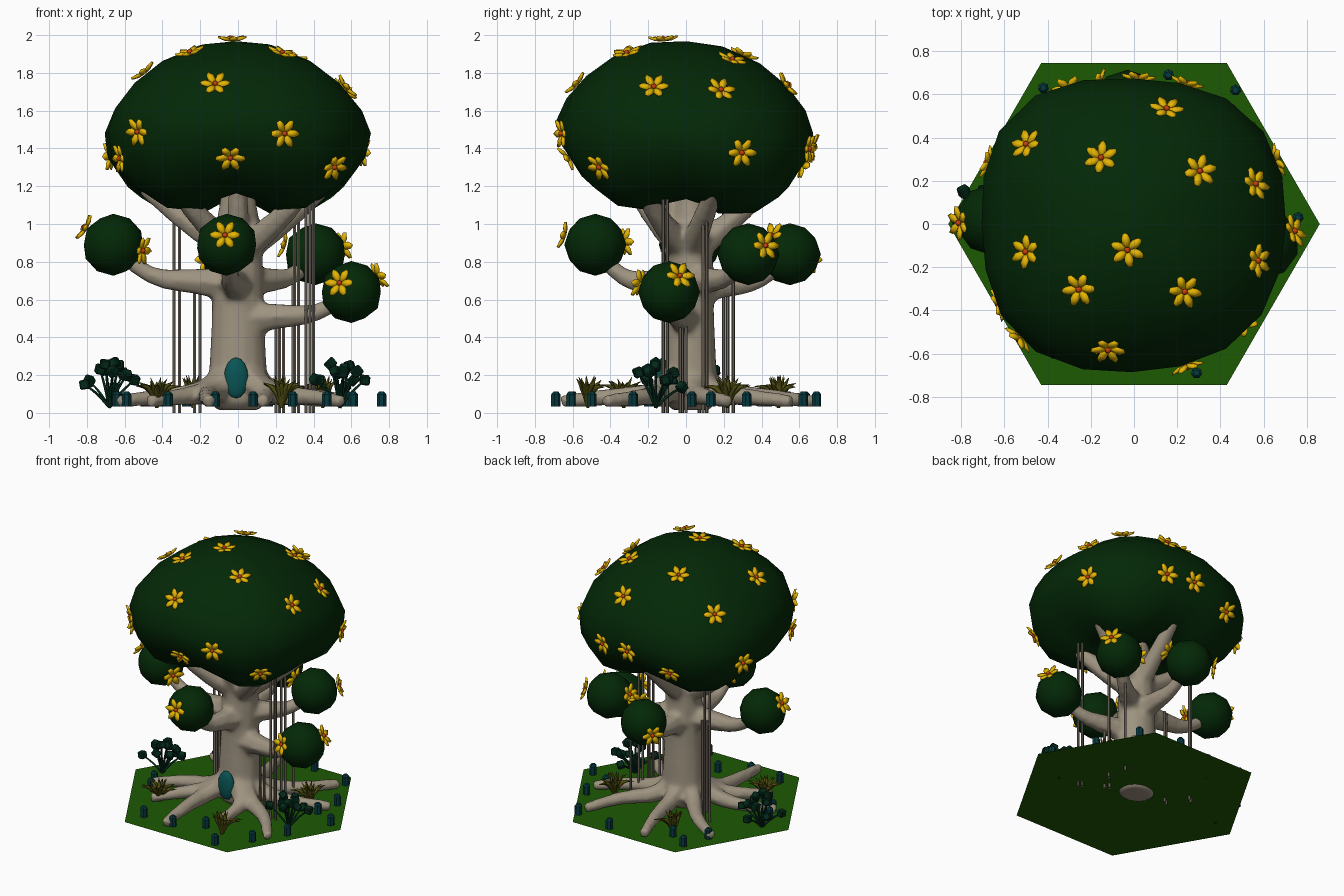
import bpy, bmesh, math, random
from math import cos, sin, pi, radians
from mathutils import Vector, Matrix
from mathutils.bvhtree import BVHTree

random.seed(4)
if "Cube" in bpy.data.objects:
    bpy.data.objects.remove(bpy.data.objects["Cube"])


def material(name, *rgb):
    m = bpy.data.materials.new(name)
    m.use_nodes = True
    m.diffuse_color = (*rgb, 1)
    m.node_tree.nodes["Principled BSDF"].inputs["Base Color"].default_value = (*rgb, 1)
    return m


BARK = material("pale bark", .34, .29, .215)
VINE = material("vine brown", .19, .16, .125)
LEAF = material("dark leaf green", .001, .021, .002)
GRASS = material("grass green", .012, .1, .001)
PETAL = material("petal yellow", .78, .46, .001)
HEART = material("flower red", .6, .05, .005)
STUMP = material("deep teal", .002, .042, .05)
HOLLOW = material("hollow teal", .003, .09, .09)
BUSH = material("bush green", .001, .024, .011)
BLADE = material("olive blade", .075, .07, .005)


def add_object(name, data):
    ob = bpy.data.objects.new(name, data)
    bpy.context.collection.objects.link(ob)
    return ob


def add_mesh(name, bm, *mats, smooth=True):
    mesh = bpy.data.meshes.new(name)
    bm.to_mesh(mesh)
    bm.free()
    for m in mats:
        mesh.materials.append(m)
    for p in mesh.polygons:
        p.use_smooth = smooth
    return add_object(name, mesh)


def select(obs):
    for o in bpy.context.selected_objects:
        o.select_set(False)
    for o in obs:
        o.select_set(True)
    bpy.context.view_layer.objects.active = obs[0]


def lathe(name, profile, n, mat, warp):
    """Revolve (radius, z) pairs; warp places each point by radius, z and angle."""
    bm = bmesh.new()
    rings = [[bm.verts.new(warp(r, z, 2 * pi * i / n)) for i in range(n)]
             for r, z in profile]
    for a, b in zip(rings, rings[1:]):
        for i in range(n):
            j = (i + 1) % n
            bm.faces.new((a[i], a[j], b[j], b[i]))
    bm.faces.new(rings[0][::-1])
    bm.faces.new(rings[-1])
    bmesh.ops.recalc_face_normals(bm, faces=bm.faces)
    return add_mesh(name, bm, mat)


def tubes(name, paths, radii, mat, detail=1):
    """Smooth tapered tubes through the given points, as one mesh."""
    cu = bpy.data.curves.new(name, 'CURVE')
    cu.dimensions = '3D'
    cu.bevel_depth = 1
    cu.bevel_resolution = detail
    cu.resolution_u = 3
    cu.use_fill_caps = True
    for path in paths:
        sp = cu.splines.new('BEZIER')
        sp.bezier_points.add(len(path) - 1)
        for bp, co, r in zip(sp.bezier_points, path, radii):
            bp.co, bp.radius = co, r
            bp.handle_left_type = bp.handle_right_type = 'AUTO'
    cu.materials.append(mat)
    select([add_object(name, cu)])
    bpy.ops.object.convert(target='MESH')
    ob = bpy.context.object
    for p in ob.data.polygons:
        p.use_smooth = True
    return ob


def polar(r, deg, z):
    return Vector((r * cos(radians(deg)), r * sin(radians(deg)), z))


# Hexagonal ground
bm = bmesh.new()
bm.faces.new([bm.verts.new(polar(.86, 60 * i, .03)) for i in range(6)])
add_mesh("ground", bm, GRASS, smooth=False)

# Trunk with a flared foot
trunk = lathe("trunk", [(.11, .015), (.16, .06), (.16, .15), (.15, .3), (.14, .5),
                        (.135, .75), (.125, .95), (.1, 1.1), (.08, 1.3)], 14, BARK,
              lambda r, z, a: Vector((r * cos(a), r * .9 * sin(a) + .025, z)))

# Roots: start angle, end angle and reach
roots = []
for start, end, reach in ((15, 20, .66), (51, 51, .72), (95, 100, .69), (140, 140, .68),
                          (190, 196, .66), (212, 218, .6), (228, 257, .68),
                          (312, 288, .42), (330, 322, .7)):
    mid = (start + end) / 2 + random.uniform(-6, 6)
    roots.append([polar(.07, start, .18), polar(.2, start, .11),
                  polar(reach * .62, mid, .085), polar(reach, end, .062)])
roots = tubes("roots", roots, (.085, .065, .05, .037), BARK)

# Side branches, each carrying a leaf ball: centre and drop to the branch foot
limbs, balls = [], []
for x, y, z, drop in ((-.66, .02, .89, .21), (-.06, -.48, .89, .22), (.41, .33, .84, .15),
                      (.6, -.09, .64, .14), (-.03, .55, .84, .18)):
    c, out = Vector((x, y, z)), Vector((x, y, 0))
    balls.append(c)
    limbs.append([Vector((0, .02, z - drop)), out * .35 + Vector((0, 0, z - drop * .92)),
                  out * .7 + Vector((0, 0, z - drop * .76)), c])
    bm = bmesh.new()
    bmesh.ops.create_icosphere(bm, subdivisions=2, radius=.164)
    add_mesh("leaf_ball", bm, LEAF).location = c
limbs = tubes("side_branches", limbs, (.105, .074, .05, .042), BARK)

# Upper branches holding the crown
ends = ((-.5, .1), (.46, .16), (-.34, -.28), (.38, -.24), (.02, .44), (0, -.14))
crown_limbs = tubes("crown_branches", [[(0, .02, .84), (x * .5, y * .5, 1), (x, y, 1.2)]
                                       for x, y in ends], (.085, .065, .05), BARK)

# Grow the wood together into one smooth skin
select([trunk, roots, limbs, crown_limbs])
bpy.ops.object.join()
skin = trunk.modifiers.new("skin", 'REMESH')
skin.mode = 'VOXEL'
skin.voxel_size = .017
skin.use_smooth_shade = True
soft = trunk.modifiers.new("soften", 'SMOOTH')
soft.factor = .5
soft.iterations = 6
bpy.ops.object.convert(target='MESH')

# Hollow in the front of the trunk
bm = bmesh.new()
bmesh.ops.create_uvsphere(bm, u_segments=14, v_segments=8, radius=1)
hollow = add_mesh("trunk_hollow", bm, HOLLOW)
hollow.scale = (.066, .035, .108)
hollow.location = (-.01, -.125, .185)


# Crown with four diagonal lobes that hang lower, and a raised front rim
def crown_warp(r, z, a):
    low = max(0, min(1, (1.5 - z) / .25))
    lobes = cos(4 * a)
    r *= 1 - .035 * lobes * min(1, r / .6) + .015 * sin(3 * a + 5 * z)
    z += .05 * low * lobes * min(1, r / .35) + .07 * max(0, -sin(a)) * min(1, r / .7)
    return Vector((r * cos(a) - .01, r * .965 * sin(a), z + .02))


crown = lathe("crown", [(.02, 1.945), (.2, 1.92), (.41, 1.83), (.57, 1.71), (.68, 1.58),
                        (.73, 1.45), (.71, 1.31), (.6, 1.16), (.45, 1.08), (.3, 1.07),
                        (.16, 1.14), (.05, 1.18)], 20, LEAF, crown_warp)

# Six-petalled flower, shared by all blossoms
bm = bmesh.new()
for i in range(6):
    place = (Matrix.Rotation(i * pi / 3, 4, 'Z') @ Matrix.Rotation(-.25, 4, 'Y')
             @ Matrix.Translation((.044, 0, .004)) @ Matrix.Diagonal((.046, .024, .011, 1)))
    bmesh.ops.create_icosphere(bm, subdivisions=1, radius=1, matrix=place)
petal_faces = len(bm.faces)
bmesh.ops.create_icosphere(bm, subdivisions=1, radius=.016,
                           matrix=Matrix.Translation((0, 0, .016)))
bm.faces.ensure_lookup_table()
for f in bm.faces[petal_faces:]:
    f.material_index = 1
first = add_mesh("flower", bm, PETAL, HEART)
blossom = first.data
bpy.data.objects.remove(first)


def flower(point, normal):
    ob = add_object("flower", blossom)
    ob.rotation_euler = normal.to_track_quat('Z', 'Y').to_euler()
    ob.location = point + normal * .004


# Blossoms on the crown, dropped onto it from five sides
tree = BVHTree.FromObject(crown, bpy.context.evaluated_depsgraph_get())
drops = {
    (0, 0, 1): ((-.49, .36), (-.15, .3), (.15, .52), (.3, .24), (.55, .18), (-.49, -.13),
                (-.03, -.12), (-.25, -.3), (.23, -.31), (.56, -.17), (-.12, -.57)),
    (0, -1, 0): ((-.52, 1.49), (-.61, 1.35), (-.04, 1.36), (.24, 1.48), (.5, 1.31)),
    (1, 0, 0): ((.29, 1.38),),
    (0, 1, 0): ((-.3, 1.32), (.02, 1.41), (.24, 1.4)),
    (-1, 0, 0): ((.28, 1.36),),
}
for axis, spots in drops.items():
    d = Vector(axis)
    for a, b in spots:
        start = Vector((a, b, 0)) if d.z else Vector((a, 0, b)) if d.y else Vector((0, a, b))
        hit, normal, _, _ = tree.ray_cast(start + d * 3, -d)
        if hit:
            flower(hit, normal if normal.dot(d) > 0 else -normal)

# Two blossoms on each leaf ball
aims = (((-1, -.1, .6), (1, -.5, -.2)), ((-.05, -1, .3), (-.5, 1, .1)),
        ((.8, .5, .25), (-1, 0, .3)), ((1, .4, .6), (-.4, -1, .3)),
        ((-.8, .55, -.16), (.6, -.56, .56)))
for c, pair in zip(balls, aims):
    for aim in pair:
        n = Vector(aim).normalized()
        flower(c + n * .158, n)

# Hanging vines: x, y and top height
for x, y, top in ((-.34, .2, 1.15), (-.31, .22, 1.15), (-.23, .07, .72), (-.2, .09, .72),
                  (.2, -.02, .5), (.22, .0, .5), (.24, -.03, .5), (.3, .09, 1.15),
                  (.32, .11, 1.15), (.36, -.12, 1.15), (.38, -.1, 1.15), (.4, -.12, 1.15),
                  (.29, .25, .75)):
    bm = bmesh.new()
    bmesh.ops.create_cone(bm, cap_ends=True, segments=6, radius1=.009, radius2=.009, depth=top)
    add_mesh("vine", bm, VINE, smooth=False).location = (x, y, top / 2)

# Tufts of arching blades
for x, y in ((-.43, -.33), (.23, -.52), (.45, .22), (-.24, .49)):
    base = Vector((x, y, .03))
    blades = []
    for i in range(16):
        deg, lean = i * 67 + random.uniform(-8, 8), random.uniform(.03, .14)
        blades.append([base, base + polar(lean * .45, deg, .1),
                       base + polar(lean, deg, .19 - lean * .6)])
    tubes("grass_tuft", blades, (.009, .015, .001), BLADE, 0)

# Bushes: thin stems with faceted leaf clumps
for x, y in ((-.68, .06), (.54, -.16)):
    base = Vector((x, y, .03))
    tips = [base + polar(.05 + .045 * (i % 3), i * 100, .22 - .045 * (i % 3)
                         + random.uniform(-.03, .02)) for i in range(12)]
    tubes("bush_stems", [[base, (base + t) / 2 + Vector((0, 0, .01)), t] for t in tips],
          (.009, .007, .005), BUSH, 0)
    bm = bmesh.new()
    for t in tips:
        turn = Matrix.Rotation(random.uniform(0, 3), 4, (1, random.random(), 1))
        bmesh.ops.create_cube(bm, size=.05, matrix=Matrix.Translation(t) @ turn)
    bmesh.ops.bevel(bm, geom=bm.edges[:], offset=.007, segments=1, affect='EDGES')
    add_mesh("bush_leaves", bm, BUSH, smooth=False)

# Small teal stumps scattered on the ground
for x, y in ((-.42, .63), (.61, .32), (.61, -.28), (-.37, -.6), (.29, -.69), (-.64, -.09),
             (.76, .03), (-.12, -.61), (.08, -.5), (.47, -.5), (.16, .69), (-.49, .43),
             (-.59, -.2), (-.27, .54), (.47, .62), (.58, .13)):
    bm = bmesh.new()
    bmesh.ops.create_cone(bm, cap_ends=True, segments=7, radius1=.026, radius2=.026, depth=.064)
    bmesh.ops.create_cone(bm, cap_ends=True, segments=7, radius1=.026, radius2=.014, depth=.014,
                          matrix=Matrix.Translation((0, 0, .039)))
    add_mesh("teal_stump", bm, STUMP, smooth=False).location = (x, y, .066)
